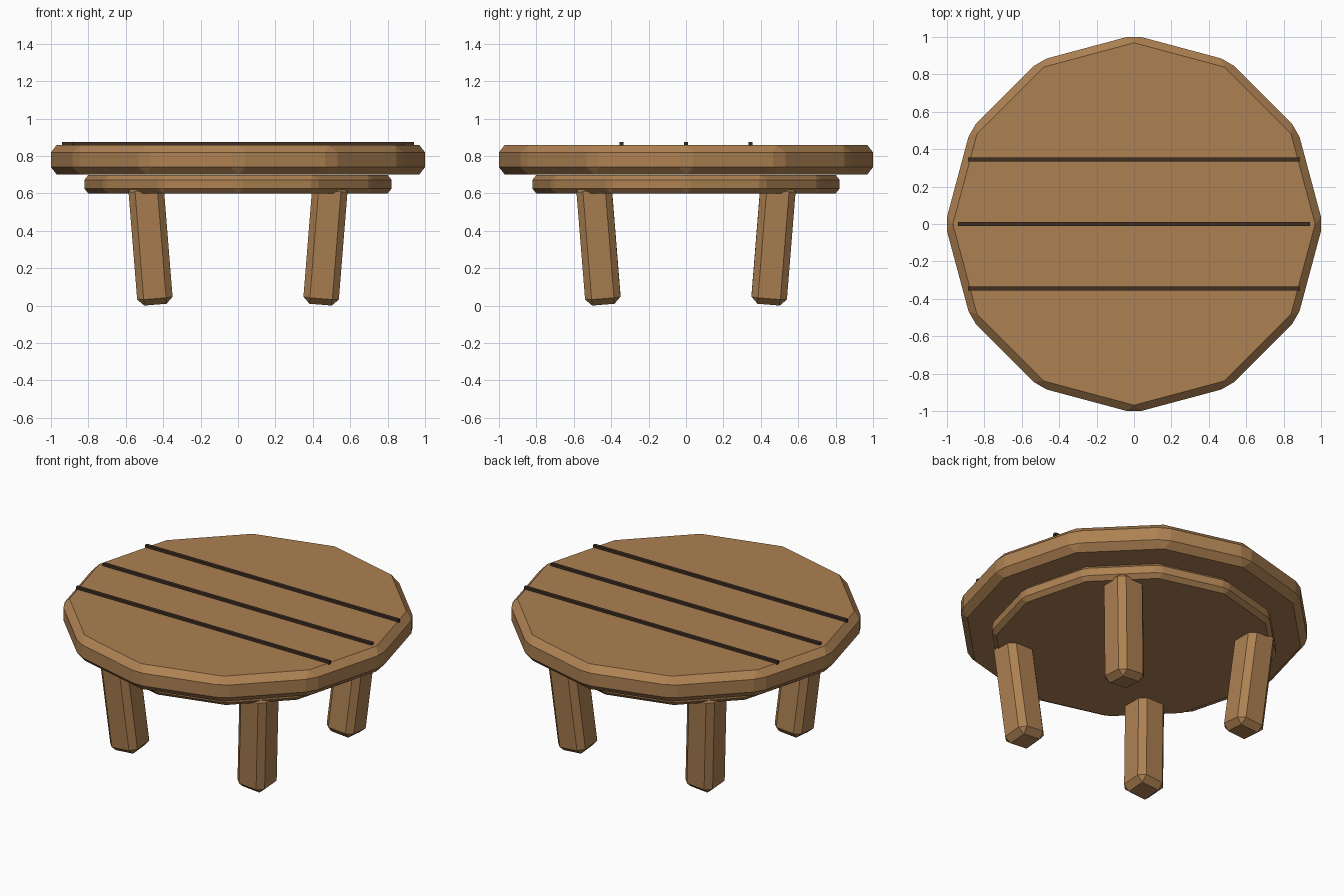
import bpy, bmesh
from mathutils import Matrix

if "Cube" in bpy.data.objects:
    bpy.data.objects.remove(bpy.data.objects["Cube"])


def material(name, rgb):
    m = bpy.data.materials.new(name)
    m.diffuse_color = (*rgb, 1)
    m.use_nodes = True
    m.node_tree.nodes["Principled BSDF"].inputs["Base Color"].default_value = m.diffuse_color
    return m


WOOD = material("wood", (0.42, 0.22, 0.085))
DARK = material("dark_wood", (0.05, 0.028, 0.017))


def finish(name, bm, bevel, mat, loc, rot=(0, 0, 0)):
    # chamfer every edge, then turn the bmesh into a flat-shaded object
    if bevel:
        bmesh.ops.bevel(bm, geom=bm.edges[:], offset=bevel, segments=1,
                        profile=0.5, affect='EDGES')
    bmesh.ops.recalc_face_normals(bm, faces=bm.faces[:])
    me = bpy.data.meshes.new(name)
    bm.to_mesh(me)
    bm.free()
    me.materials.append(mat)
    ob = bpy.data.objects.new(name, me)
    ob.location, ob.rotation_euler = loc, rot
    bpy.context.collection.objects.link(ob)


def disc(name, radius, z0, z1, bevel):
    bm = bmesh.new()
    bmesh.ops.create_cone(bm, cap_ends=True, segments=12, radius1=radius,
                          radius2=radius, depth=z1 - z0)
    finish(name, bm, bevel, WOOD, (0, 0, (z0 + z1) / 2))


def box(name, size, bevel, mat, loc, rot=(0, 0, 0)):
    bm = bmesh.new()
    bmesh.ops.create_cube(bm, size=1, matrix=Matrix.Diagonal((*size, 1)))
    finish(name, bm, bevel, mat, loc, rot)


# Twelve-sided top and the smaller disc under it
disc("table_top", 1.01, 0.70, 0.86, 0.04)
disc("under_top", 0.827, 0.60, 0.698, 0.025)

# Plank seams across the top
for name, y, half in (("front", -0.345, 0.885), ("middle", 0, 0.94), ("back", 0.345, 0.885)):
    box(name + "_plank_seam", (2 * half, 0.02, 0.02), 0, DARK, (0, y, 0.865))

# Four chamfered legs, leaning outwards towards the top
TILT = 0.08
for sy, fb in ((-1, "front"), (1, "back")):
    for sx, lr in ((-1, "left"), (1, "right")):
        box(f"{fb}_{lr}_leg", (0.19, 0.19, 0.65), 0.035, WOOD,
            (sx * 0.468, sy * 0.468, 0.333), (-sy * TILT, sx * TILT, 0))
